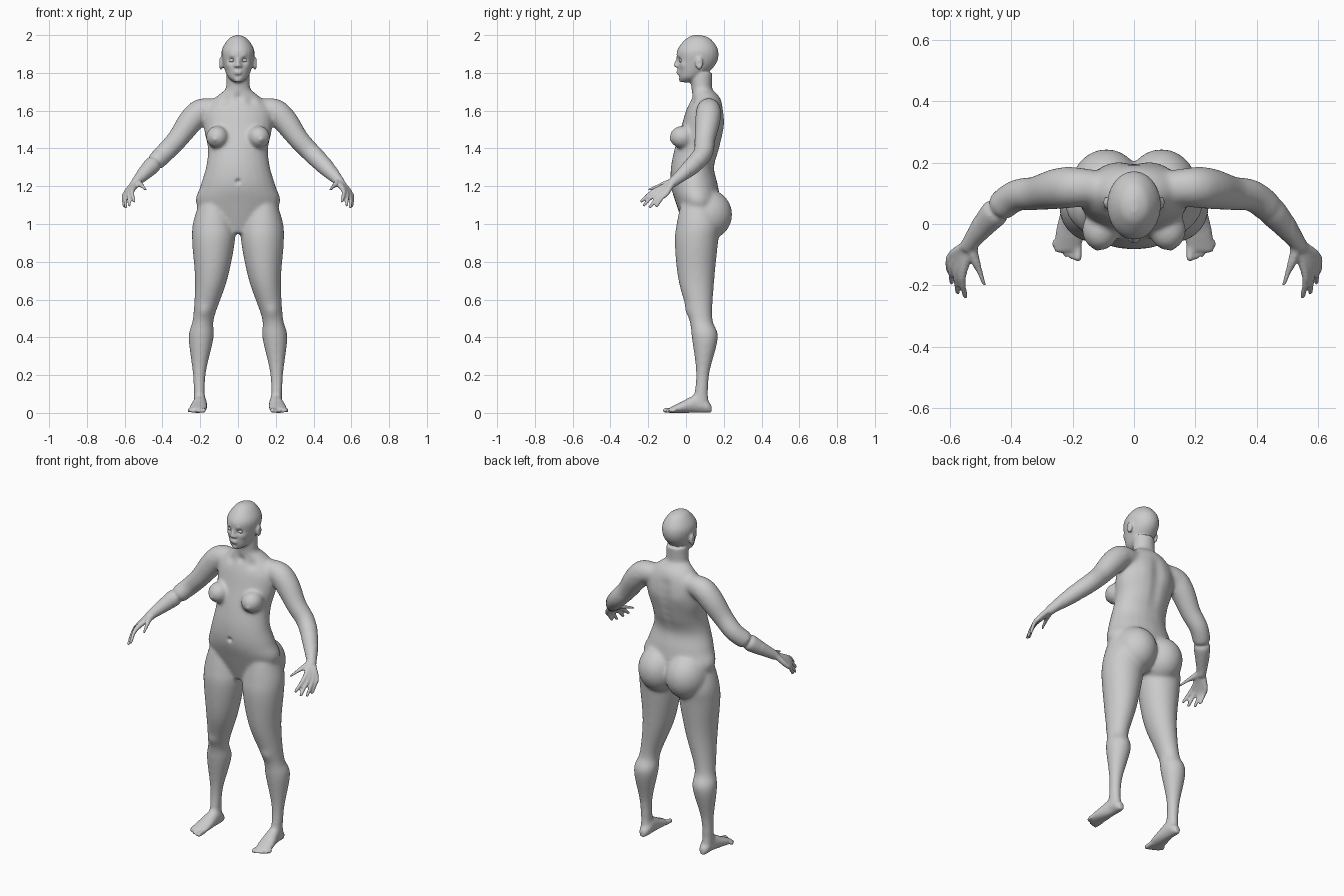
import bpy, bmesh, math
from mathutils import Vector, Matrix

if "Cube" in bpy.data.objects:
    bpy.data.objects.remove(bpy.data.objects["Cube"])

X, Y, Z = Vector((1, 0, 0)), Vector((0, 1, 0)), Vector((0, 0, 1))
SIDES = {"left": 1, "right": -1}
VOXEL = .006
SEGMENTS = 24
STEPS = 6


def smooth_rows(rows):
    """Catmull-Rom interpolation between rows of numbers."""
    padded = [Vector(row) for row in (rows[0], *rows, rows[-1])]
    result = []
    for before, start, end, after in zip(padded, padded[1:], padded[2:], padded[3:]):
        leave, arrive = (end - before) / 2, (after - start) / 2
        for step in range(STEPS):
            t = step / STEPS
            blend = t * t * (3 - 2 * t)
            result.append(start.lerp(end, blend) + leave * t * (1 - t) ** 2 - arrive * t * t * (1 - t))
    return result + [padded[-1]]


def skin(bm, rings):
    """Close a stack of (center, half axis u, half axis v) into a solid."""
    angles = [math.tau * k / SEGMENTS for k in range(SEGMENTS)]
    loops = [[bm.verts.new(center + u * math.cos(a) + v * math.sin(a)) for a in angles]
             for center, u, v in rings]
    faces = [bm.faces.new((low[k - 1], low[k], high[k], high[k - 1]))
             for low, high in zip(loops, loops[1:]) for k in range(SEGMENTS)]
    faces += [bm.faces.new(loops[0]), bm.faces.new(loops[-1])]
    bmesh.ops.recalc_face_normals(bm, faces=faces)


def ball(bm, center, radii):
    matrix = Matrix.Translation(center) @ Matrix.Diagonal((*radii, 1))
    bmesh.ops.create_uvsphere(bm, u_segments=SEGMENTS, v_segments=SEGMENTS, radius=1, matrix=matrix)


def column(bm, rows, side=1):
    """Rows of height, center x, half width, front y, back y."""
    skin(bm, [(Vector((side * x, (front + back) / 2, z)), X * width, Y * (back - front) / 2)
              for z, x, width, front, back in smooth_rows(rows)])


def tube(bm, rows, side=1):
    """Rows of x, y, z, radius along a limb, with round ends."""
    rows = smooth_rows(rows)
    points = [Vector((side * x, y, z)) for x, y, z, radius in rows]
    radii = [row[-1] for row in rows]
    rings = []
    for i, point in enumerate(points):
        along = (points[min(i + 1, len(points) - 1)] - points[max(i - 1, 0)]).normalized()
        across = along.cross(X if abs(along.y) > abs(along.x) else Y).normalized()
        rings.append((point, across * radii[i], along.cross(across) * radii[i]))
    skin(bm, rings)
    for end in (0, -1):
        ball(bm, points[end], X.xxx * radii[end])


def soften(bm, rule, times):
    chosen = [v for v in bm.verts if rule(abs(v.co.x), v.co.z)]
    for _ in range(times):
        bmesh.ops.smooth_vert(bm, verts=chosen, factor=.5,
                              use_axis_x=True, use_axis_y=True, use_axis_z=True)


def push(bm, center, radius, offset):
    """Sculpt a soft dent or bump."""
    center, offset = Vector(center), Vector(offset)
    for v in bm.verts:
        distance = (v.co - center).length / radius
        if distance < 3:
            v.co += offset * math.exp(-distance ** 2)


def add_object(name, bm, material):
    mesh = bpy.data.meshes.new(name)
    bm.to_mesh(mesh)
    bm.free()
    mesh.materials.append(material)
    mesh.shade_smooth()
    made = bpy.data.objects.new(name, mesh)
    bpy.context.collection.objects.link(made)
    return made


grey = bpy.data.materials.new("clay grey")
grey.use_nodes = True
grey.diffuse_color = (.6, .6, .6, 1)
grey.node_tree.nodes["Principled BSDF"].inputs["Base Color"].default_value = grey.diffuse_color

bm = bmesh.new()

# Torso from pelvis to neck base
column(bm, [(.95, 0, .09, 0, .14), (1.1, 0, .22, -.05, .18), (1.2, 0, .2, -.08, .17),
            (1.3, 0, .17, -.08, .15), (1.4, 0, .16, -.06, .18), (1.5, 0, .18, -.03, .2),
            (1.6, 0, .18, 0, .2), (1.67, 0, .12, .03, .18), (1.71, 0, .07, .03, .14)])

# Neck and skull
column(bm, [(1.65, 0, .08, .03, .17), (1.7, 0, .066, .03, .14), (1.8, 0, .06, .02, .14)])
column(bm, [(1.75, 0, .02, -.03, .02), (1.78, 0, .055, -.04, .09), (1.85, 0, .08, -.045, .16),
            (1.92, 0, .086, -.047, .17), (1.98, 0, .05, 0, .13), (2, 0, .01, .04, .08)])

# Nose and lips
tube(bm, [(0, -.043, 1.88, .007), (0, -.055, 1.84, .011)])
for z in (1.797, 1.807):
    ball(bm, (0, -.04, z), (.022, .012, .007))

for side in SIDES.values():
    # Nostrils, ears, chest and seat
    ball(bm, (side * .012, -.05, 1.837), (.009, .01, .008))
    ball(bm, (side * .09, .07, 1.85), (.012, .02, .034))
    ball(bm, (side * .11, -.02, 1.46), (.06, .067, .06))
    ball(bm, (side * .09, .11, 1.05), (.12, .135, .135))

    # Leg from hip to ankle
    column(bm, [(1.1, .13, .08, -.03, .15), (1, .13, .11, -.05, .18), (.9, .13, .113, -.06, .17),
                (.7, .143, .085, -.04, .15), (.5, .183, .056, .016, .14), (.4, .195, .067, .03, .17),
                (.2, .205, .034, .053, .123), (.03, .203, .03, .03, .12)], side)

    # Foot, in rows of y, center x, half width and height
    foot = [(.135, .2, .015, .04), (.11, .2, .03, .07), (.06, .2, .035, .1),
            (-.03, .21, .046, .056), (-.09, .217, .043, .026)]
    skin(bm, [(Vector((side * x, y, height / 2)), X * width, Z * height / 2)
              for y, x, width, height in smooth_rows(foot)])
    for toe in range(5):
        radius = .009 if toe else .013
        x, tip = .183 + .019 * toe, -.11 + .0025 * toe ** 2
        tube(bm, [(x, -.06, .016, radius), (x, tip, radius, radius)], side)

    # Arm from collar to wrist
    tube(bm, [(.09, .12, 1.61, .05), (.19, .12, 1.6, .066), (.25, .115, 1.545, .067),
              (.32, .1, 1.45, .056), (.39, .09, 1.375, .052), (.46, .03, 1.305, .047),
              (.54, -.07, 1.22, .026)], side)

    # Palm, fingers and thumb
    tips = [(.55, -.236, 1.12), (.575, -.222, 1.1), (.595, -.19, 1.09), (.603, -.155, 1.095)]
    for finger, tip in enumerate(tips):
        knuckle = Vector((.556, -.15, 1.184)) + Vector((.013, .016, -.007)) * finger
        middle = (knuckle + Vector(tip)) / 2 + Vector((.006, 0, .008))
        tube(bm, [(.53 + .006 * finger, -.07, 1.22, .017), (*knuckle, .014),
                  (*middle, .011), (*tip, .009)], side)
    tube(bm, [(.53, -.075, 1.22, .02), (.515, -.12, 1.21, .016), (.488, -.2, 1.18, .01)], side)

# Fuse all parts into one skin
body = add_object("body", bm, grey)
fuse = body.modifiers.new("fuse", 'REMESH')
fuse.mode = 'VOXEL'
fuse.voxel_size = VOXEL
fuse.use_smooth_shade = True
view = bpy.context.evaluated_depsgraph_get()
bm = bmesh.new()
bm.from_object(body, view)
bpy.data.objects.remove(body)

# Soften torso and limbs, keep hands, feet and face crisp
soften(bm, lambda x, z: .08 < z < 1.74 and x < .52, 20)
soften(bm, lambda x, z: 1.6 < z < 1.77 or .05 < z < .12, 8)
soften(bm, lambda x, z: True, 3)

# Navel, chin, throat and spine
push(bm, (0, -.08, 1.225), .012, Y * .014)
push(bm, (0, -.045, 1.78), .016, Y * .005)
push(bm, (0, -.035, 1.755), .016, Y * -.005)
push(bm, (0, .02, 1.67), .02, Y * .01)
for step in range(7):
    push(bm, (0, .19, 1.3 + .05 * step), .032, Y * -.007)
for side in SIDES.values():
    # Eye socket, brow, cheek and ear bowl
    push(bm, (side * .034, -.04, 1.866), .014, Y * .014)
    push(bm, (side * .035, -.045, 1.89), .014, Y * -.004)
    push(bm, (side * .055, -.02, 1.84), .02, (side * .004, -.004, 0))
    push(bm, (side * .108, .07, 1.85), .011, X * side * -.007)
    # Chest point, collar hollow, shoulder blade and knee
    push(bm, (side * .125, -.085, 1.445), .013, Y * -.006)
    push(bm, (side * .07, .03, 1.655), .025, (0, .006, -.006))
    push(bm, (side * .08, .2, 1.53), .05, Y * .006)
    push(bm, (side * .18, .015, .54), .035, Y * -.008)
add_object("body", bm, grey)

# Eyeballs
for name, side in SIDES.items():
    bm = bmesh.new()
    ball(bm, (side * .034, -.024, 1.866), (.015, .013, .01))
    add_object(name + "_eye", bm, grey)
